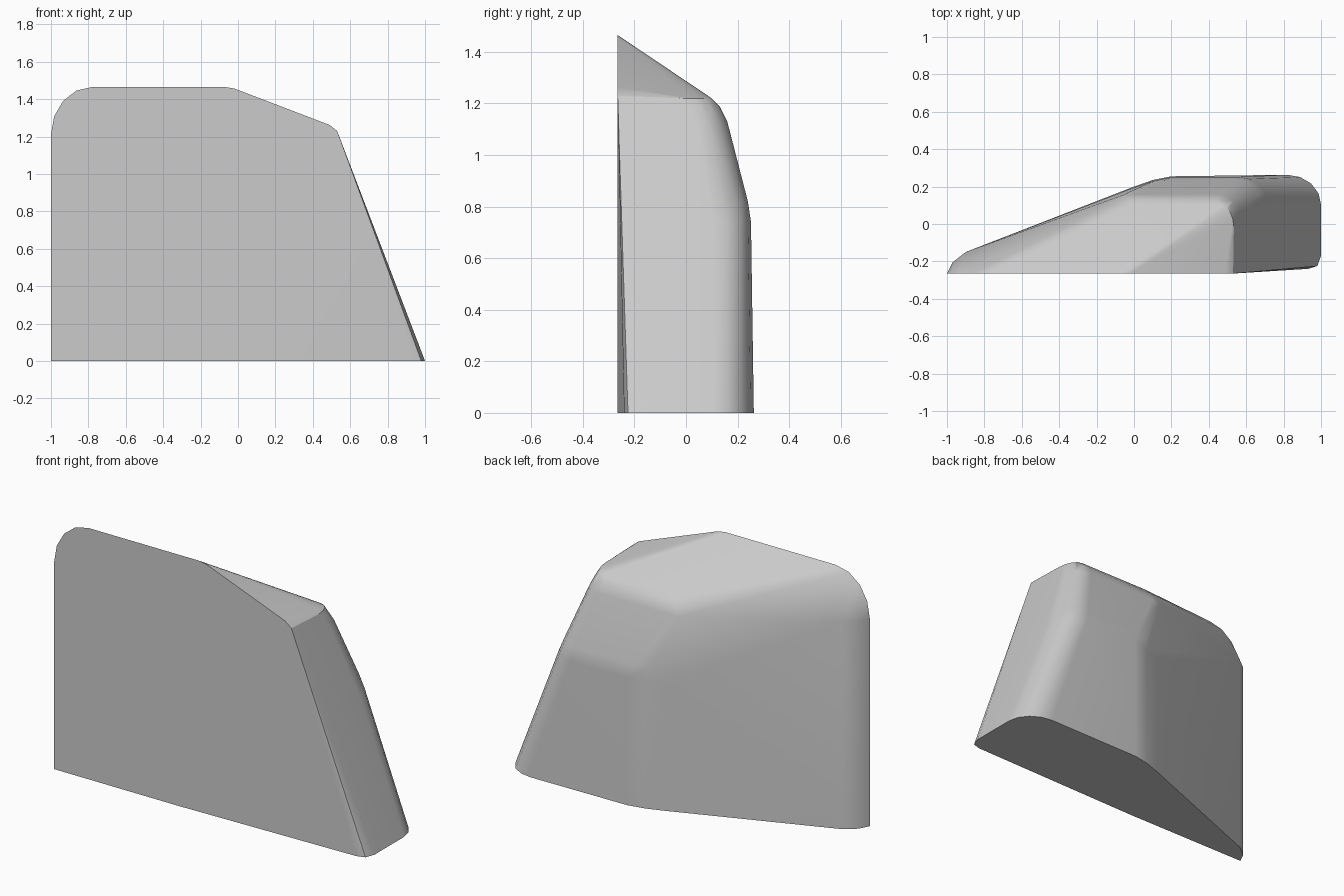
import bpy
import bmesh
from math import sin, cos, radians

if "Cube" in bpy.data.objects:
    bpy.data.objects.remove(bpy.data.objects["Cube"], do_unlink=True)

FRONT = -0.265      # plane of the flat front face
SIDE_SLOPE = 0.382  # inward lean of the slanted side per unit height

grey = bpy.data.materials.new("plain grey")
grey.use_nodes = True
colour = (0.6, 0.6, 0.6, 1)
grey.diffuse_color = colour
grey.node_tree.nodes["Principled BSDF"].inputs["Base Color"].default_value = colour

points = []


def corner(edge_x, edge_y, rx, ry, steps=4):
    """Quarter ellipse tangent to two edges that meet at a convex corner."""
    arc = []
    for i in range(steps + 1):
        a = radians(90 * i / steps)
        arc.append((edge_x - rx * (1 - cos(a)), edge_y - ry * (1 - sin(a))))
    return arc


def ring(z, back, rx, ry, ridge):
    """Rear half of a level section: rounded slanted corner and the ridge."""
    outline = corner(1 - SIDE_SLOPE * z, back, rx, ry) + ridge
    points.extend((x, y, z) for x, y in outline)


# Level sections of the back, from the base to the rim of the top
ring(0, 0.263, 0.18, 0.16, [(0.2, 0.255), (0.1, 0.235), (0, 0.2)])
ring(0.74, 0.252, 0.16, 0.15, [(0.2, 0.25), (0.1, 0.23), (0, 0.195)])
ring(0.82, 0.24, 0.15, 0.15, [(0.17, 0.237), (0.09, 0.222)])
ring(1.13, 0.16, 0.12, 0.12, [(0, 0.16), (-0.06, 0.155)])
ring(1.185, 0.133, 0.11, 0.12, [(-0.02, 0.133)])
ring(1.22, 0.1, 0.07, 0.12, [(0, 0.1)])

# Thin rounded nose of the wedge
for x, y in [(-1, FRONT), (-0.97, -0.205), (-0.9, -0.15)]:
    points += [(x, y, 0), (x, y, 1.21)]

# Front face: rounded upper corner, level top, then sloping shoulder
points += [(-x, FRONT, z) for x, z in corner(1, 1.465, 0.22, 0.255)]
points += [(x, FRONT, z) for x, z in
           [(-0.07, 1.465), (-0.02, 1.457), (0.49, 1.262), (0.53, 1.23)]]

# Front base edge, easing back into the slanted side
points += [(-0.2, FRONT, 0), (0.93, -0.24, 0), (0.98, -0.225, 0), (1, -0.17, 0)]

mesh = bpy.data.meshes.new("wedge_body")
body = bpy.data.objects.new("wedge_body", mesh)
bpy.context.collection.objects.link(body)

bm = bmesh.new()
for p in points:
    bm.verts.new(p)
bmesh.ops.remove_doubles(bm, verts=bm.verts[:], dist=0.002)
hull = bmesh.ops.convex_hull(bm, input=bm.verts[:])
spare = {v for v in hull["geom_interior"] + hull["geom_unused"]
         if isinstance(v, bmesh.types.BMVert)}
bmesh.ops.delete(bm, geom=list(spare), context='VERTS')
bmesh.ops.dissolve_limit(bm, angle_limit=radians(1), verts=bm.verts[:], edges=bm.edges[:])
bmesh.ops.recalc_face_normals(bm, faces=bm.faces[:])
bm.to_mesh(mesh)
bm.free()
mesh.materials.append(grey)

# Soft bevels with crisp front and base edges
bpy.ops.object.select_all(action='DESELECT')
body.select_set(True)
bpy.context.view_layer.objects.active = body
bpy.ops.object.shade_smooth_by_angle(angle=radians(30))
weighted = body.modifiers.new("weighted_normals", 'WEIGHTED_NORMAL')
weighted.keep_sharp = True
